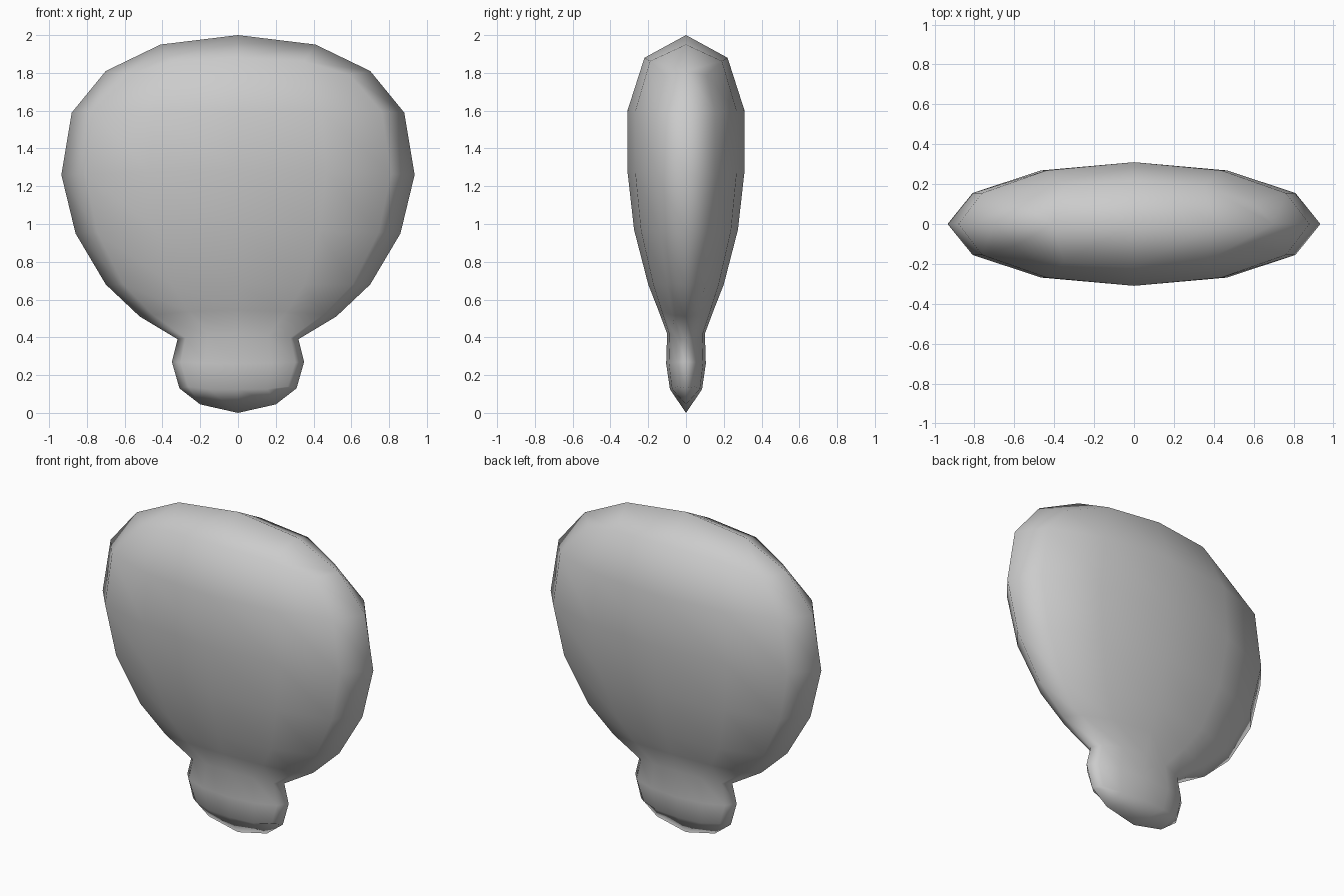
import bpy, bmesh
from math import cos, sin, pi

if "Cube" in bpy.data.objects:
    bpy.data.objects.remove(bpy.data.objects["Cube"])

# Ring rows, top to bottom: half width, rim height, half depth, centre height
ROWS = [
    (0.70, 1.81, 0.22, 1.88), (0.88, 1.59, 0.31, 1.60),
    (0.935, 1.26, 0.31, 1.28), (0.86, 0.95, 0.275, 0.97),
    (0.70, 0.68, 0.20, 0.68), (0.52, 0.51, 0.147, 0.545),
    (0.32, 0.39, 0.10, 0.42), (0.35, 0.27, 0.105, 0.26),
    (0.31, 0.13, 0.085, 0.125),
]

bm = bmesh.new()


def ring(rx, z_rim, ry, z_mid, lift=0.0):
    """Twelve-sided oval; lift shifts the four corner points of a cap row."""
    out = []
    for k in range(12):
        a = k * pi / 6
        z = z_mid + (z_rim - z_mid) * cos(a) ** 2
        s = 1.0
        if lift and k in (1, 5, 7, 11):
            z += lift
            s = 0.98
        out.append(bm.verts.new((rx * cos(a) * s, ry * sin(a), z)))
    return out


def cap(r, x, z_side, z_mid):
    """Close a ring with two strips meeting on a ridge along y = 0."""
    ridge = [r[0]] + [bm.verts.new(p) for p in
                      ((x, 0, z_side), (0, 0, z_mid), (-x, 0, z_side))] + [r[6]]
    for side in (r[1:6], r[11:6:-1]):
        for i in range(4):
            bm.faces.new((ridge[i], ridge[i + 1], side[i + 1], side[i]))
        # corner rim edges already belong to the first and last quads


# Blade and grip as one continuous skin
rings = []
for i, row in enumerate(ROWS):
    lift = -0.04 if i == 0 else 0.01 if i == len(ROWS) - 1 else 0.0
    rings.append(ring(*row, lift))
for a, b in zip(rings, rings[1:]):
    for k in range(12):
        n = (k + 1) % 12
        bm.faces.new((a[k], a[n], b[n], b[k]))

# Rounded top and bottom ends
cap(rings[0], 0.41, 1.95, 2.0)
cap(rings[-1], 0.20, 0.045, 0.0)

bmesh.ops.recalc_face_normals(bm, faces=bm.faces)
for f in bm.faces:
    f.smooth = True
mesh = bpy.data.meshes.new("paddle_body")
bm.to_mesh(mesh)
bm.free()
bpy.context.collection.objects.link(bpy.data.objects.new("paddle_body", mesh))
